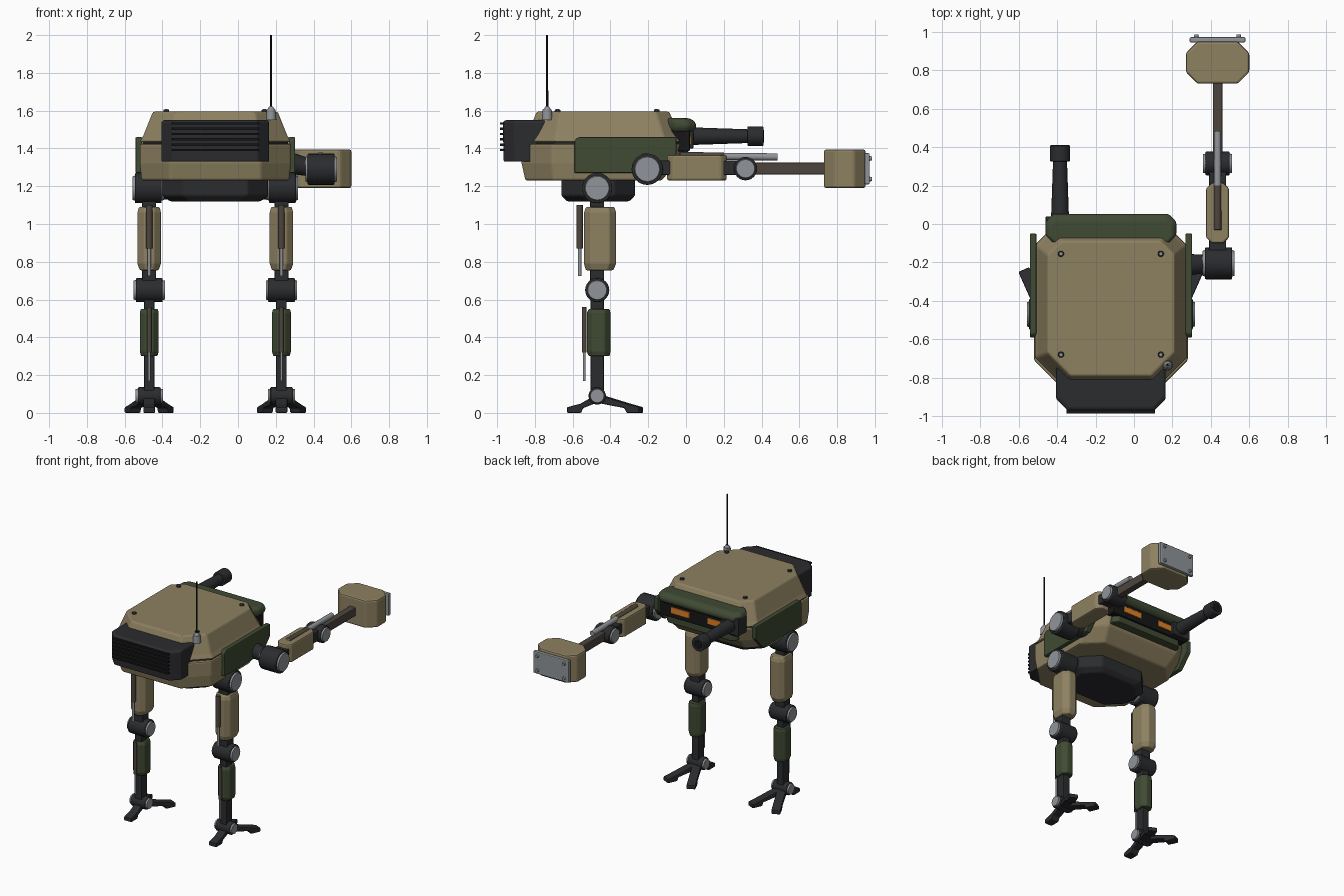
import bpy, bmesh, math
from mathutils import Vector, Matrix

if "Cube" in bpy.data.objects:
    bpy.data.objects.remove(bpy.data.objects["Cube"])


def mat(name, r, g, b):
    m = bpy.data.materials.new(name)
    m.diffuse_color = (r, g, b, 1)
    m.use_nodes = True
    m.node_tree.nodes["Principled BSDF"].inputs["Base Color"].default_value = m.diffuse_color
    return m


TAN = mat("tan_paint", 0.27, 0.22, 0.12)
GREEN = mat("green_paint", 0.05, 0.068, 0.033)
DARK = mat("dark_metal", 0.024, 0.025, 0.028)
BLACK = mat("black", 0.008, 0.008, 0.009)
BROWN = mat("brown_metal", 0.075, 0.06, 0.048)
STEEL = mat("steel", 0.28, 0.3, 0.32)
GLOW = mat("orange_glow", 0.75, 0.22, 0.02)
CX = -0.12  # centre line of the hull


def finish(name, bm, m, bevel=0.0, smooth=False):
    bmesh.ops.recalc_face_normals(bm, faces=bm.faces)
    me = bpy.data.meshes.new(name)
    bm.to_mesh(me)
    bm.free()
    me.materials.append(m)
    if smooth:
        me.shade_smooth()
        me.set_sharp_from_angle(angle=math.radians(40))
    ob = bpy.data.objects.new(name, me)
    bpy.context.collection.objects.link(ob)
    if bevel:
        b = ob.modifiers.new("bevel", "BEVEL")
        b.width = bevel
        b.segments = 2
        b.limit_method = "ANGLE"
        b.angle_limit = math.radians(25)
    return ob


def loft(name, rings, m, bevel=0.0):
    """Stack of corner-cut rectangles: (x0, x1, y0, y1, back_cut, front_cut, z)."""
    bm = bmesh.new()
    loops = []
    for x0, x1, y0, y1, b, f, z in rings:
        pts = [(x0 + b, y0), (x1 - b, y0), (x1, y0 + b), (x1, y1 - f),
               (x1 - f, y1), (x0 + f, y1), (x0, y1 - f), (x0, y0 + b)]
        loops.append([bm.verts.new((x, y, z)) for x, y in pts])
    for a, c in zip(loops, loops[1:]):
        for i in range(8):
            j = (i + 1) % 8
            bm.faces.new((a[i], a[j], c[j], c[i]))
    bm.faces.new(loops[0][::-1])
    bm.faces.new(loops[-1])
    return finish(name, bm, m, bevel)


def block(name, x0, x1, y0, y1, z0, z1, cut, m, bevel=0.008):
    return loft(name, [(x0, x1, y0, y1, cut, cut, z) for z in (z0, z1)], m, bevel)


def box(name, x0, x1, y0, y1, z0, z1, m, bevel=0.006):
    bm = bmesh.new()
    bmesh.ops.create_cube(bm, size=1)
    bmesh.ops.transform(bm, verts=bm.verts, matrix=Matrix.Translation(
        ((x0 + x1) / 2, (y0 + y1) / 2, (z0 + z1) / 2)) @ Matrix.Diagonal((x1 - x0, y1 - y0, z1 - z0, 1)))
    return finish(name, bm, m, bevel)


def rod(name, p, q, r, m, r2=None, n=24, bevel=0.0):
    p, q = Vector(p), Vector(q)
    bm = bmesh.new()
    bmesh.ops.create_cone(bm, cap_ends=True, segments=n, radius1=r, radius2=r if r2 is None else r2,
                          depth=(q - p).length)
    bmesh.ops.transform(bm, verts=bm.verts, matrix=Matrix.Translation((p + q) / 2)
                        @ (q - p).to_track_quat("Z", "Y").to_matrix().to_4x4())
    return finish(name, bm, m, bevel, True)


def prism(name, profile, width, matrix, m, bevel=0.006):
    """Profile in local x-z, extruded across local y."""
    bm = bmesh.new()
    f = bm.faces.new([bm.verts.new((x, -width / 2, z)) for x, z in profile])
    new = bmesh.ops.extrude_face_region(bm, geom=[f])["geom"]
    bmesh.ops.translate(bm, verts=[v for v in new if isinstance(v, bmesh.types.BMVert)], vec=(0, width, 0))
    bmesh.ops.transform(bm, verts=bm.verts, matrix=matrix)
    return finish(name, bm, m, bevel)


def joint(name, x, y, z, r, half):
    """Sideways pivot drum with steel caps."""
    rod(name, (x - half + .012, y, z), (x + half - .012, y, z), r, DARK, bevel=0.006)
    for s in (-1, 1):
        rod(name + "_cap", (x + s * (half - .02), y, z), (x + s * half, y, z), r * .86, STEEL, r * .78)


# hull
loft("lower_hull", [(-.51, .27, -.85, -.13, .15, .12, 1.23), (-.52, .28, -.87, -.05, .16, .10, 1.32),
                    (-.52, .28, -.87, -.02, .16, .09, 1.425)], TAN, 0.01)
loft("hull_seam", [(-.505, .265, -.84, -.03, .15, .09, 1.41), (-.505, .265, -.84, -.03, .15, .09, 1.44)], DARK)
loft("upper_hull", [(-.52, .28, -.855, -.02, .16, .09, 1.435), (-.50, .26, -.84, -.03, .15, .09, 1.47),
                    (-.45, .21, -.79, -.09, .12, .07, 1.595)], TAN, 0.01)
for s in (-1, 1):
    x = CX + s * .405
    prism("side_panel", [(-.59, 1.27), (-.59, 1.44), (-.57, 1.46), (-.05, 1.46), (-.05, 1.37), (-.14, 1.27)],
          .035, Matrix.Translation((x, 0, 0)) @ Matrix.Rotation(math.pi / 2, 4, "Z"), GREEN)
    for y in (-.68, -.155):
        rod("roof_bolt", (CX + s * .26, y, 1.585), (CX + s * .26, y, 1.605), .018, DARK, .014, 12)
        rod("roof_bolt_head", (CX + s * .26, y, 1.60), (CX + s * .26, y, 1.608), .008, STEEL, n=6)

# face: visor, lamps, brow and chin guard
box("visor", -.44, .20, -.12, .02, 1.385, 1.50, BLACK)
for s in (-1, 1):
    x = CX + s * .15
    box("lamp", x - .075, x + .075, 0, .027, 1.42, 1.465, GLOW, .004)
loft("brow", [(-.44, .20, -.09, .03, .03, .03, 1.485), (-.46, .22, -.10, .055, .04, .04, 1.51),
              (-.46, .22, -.10, .05, .04, .04, 1.54), (-.44, .20, -.10, .02, .03, .03, 1.56)], GREEN, .012)
block("chin_guard", -.41, .17, -.12, .012, 1.335, 1.385, .03, GREEN)

# rear radiator
loft("radiator", [(-.405, .165, -.965, -.76, .06, .01, 1.33), (-.405, .165, -.97, -.74, .06, .01, 1.54),
                  (-.395, .155, -.955, -.74, .06, .01, 1.55)], DARK, .008)
for i in range(6):
    z = 1.392 + i * .028
    box("radiator_slat", -.35, .11, -.985, -.95, z - .006, z + .006, BLACK, 0)

# pelvis
loft("pelvis", [(-.36, .12, -.63, -.30, .10, .10, 1.12), (-.40, .16, -.66, -.27, .11, .11, 1.15),
                (-.40, .16, -.66, -.27, .11, .11, 1.24)], DARK, .008)
rod("hip_axle", (-.45, -.47, 1.185), (.21, -.47, 1.185), .055, DARK)

# antenna
rod("antenna_base", (.175, -.735, 1.55), (.175, -.735, 1.605), .028, STEEL, .024, 16)
rod("antenna_collar", (.175, -.735, 1.605), (.175, -.735, 1.622), .02, STEEL, .01, 16)
rod("antenna", (.175, -.735, 1.60), (.175, -.735, 2.0), .006, BLACK, .005, 8)

# legs
for s in (-1, 1):
    x, y = CX + s * .35, -.47
    joint("hip", x + s * .005, y, 1.19, .08, .083)
    box("leg_core", x - .037, x + .037, y - .037, y + .037, .62, 1.16, DARK)
    loft("thigh", [(x - .05, x + .05, -.53, -.385, .03, .03, .755), (x - .062, x + .062, -.54, -.37, .035, .035, .79),
                   (x - .062, x + .062, -.54, -.37, .035, .035, 1.06), (x - .055, x + .055, -.53, -.38, .03, .03, 1.09)],
         TAN, .006)
    joint("knee", x, y, .65, .064, .083)
    box("shin_core", x - .028, x + .028, y - .035, y + .035, .09, .62, DARK)
    loft("shin", [(x - .043, x + .043, -.515, -.405, .025, .025, .30), (x - .05, x + .05, -.525, -.40, .03, .03, .325),
                  (x - .05, x + .05, -.525, -.40, .03, .03, .53), (x - .045, x + .045, -.515, -.405, .025, .025, .55)],
         GREEN, .006)
    rod("thigh_piston", (x, -.563, .87), (x, -.563, 1.10), .017, BROWN, n=16)
    rod("thigh_piston_rod", (x, -.563, .725), (x, -.563, .88), .009, STEEL, n=12)
    rod("shin_piston", (x, -.539, .32), (x, -.539, .56), .012, BROWN, n=16)
    rod("shin_piston_rod", (x, -.539, .17), (x, -.539, .33), .007, STEEL, n=12)
    joint("ankle", x, y, .09, .046, .072)
    for name, deg, n in (("toe", 66, .255), ("toe", 114, .255), ("heel", 270, .16)):
        prism(name, [(0, .055), (0, .10), (n - .07, .048), (n, .03), (n, 0), (n - .075, 0), (n - .085, .025)],
              .062, Matrix.Translation((x, y, 0)) @ Matrix.Rotation(math.radians(deg), 4, "Z"), DARK)

# ram arm on the right side
AX = .435
rod("shoulder_mount", (.24, -.215, 1.33), (.40, -.205, 1.295), .06, DARK, .045)
joint("shoulder", AX + .005, -.205, 1.29, .083, .083)
box("arm_link", AX - .045, AX + .045, -.16, .36, 1.26, 1.335, DARK)
block("upper_arm", AX - .06, AX + .06, -.10, .215, 1.23, 1.365, .03, TAN, .01)
joint("elbow", AX, .315, 1.293, .062, .075)
box("forearm", AX - .025, AX + .025, .34, .76, 1.262, 1.325, BROWN)
rod("arm_piston", (AX, -.03, 1.362), (AX, .20, 1.358), .02, BROWN, n=16)
rod("arm_piston_rod", (AX, -.03, 1.36), (AX, .485, 1.355), .019, STEEL, n=16)
block("ram_head", .27, .60, .73, .95, 1.19, 1.395, .06, TAN, .012)
box("ram_plate", .29, .58, .945, .972, 1.21, 1.375, STEEL)
for x in (.325, .545):
    for z in (1.238, 1.347):
        rod("ram_bolt", (x, .965, z), (x, .985, z), .013, STEEL, .011, 12)

# gun on the left of the face
GX, GZ = -.385, 1.465
box("gun_mount", GX - .075, GX + .075, -.06, .04, 1.40, 1.53, DARK)
rod("gun_barrel", (GX, .02, GZ), (GX, .34, GZ), .047, DARK, .036)
rod("gun_muzzle", (GX, .325, GZ), (GX, .41, GZ), .052, DARK, bevel=.005)
rod("gun_bore", (GX, .40, GZ), (GX, .412, GZ), .033, BLACK)
